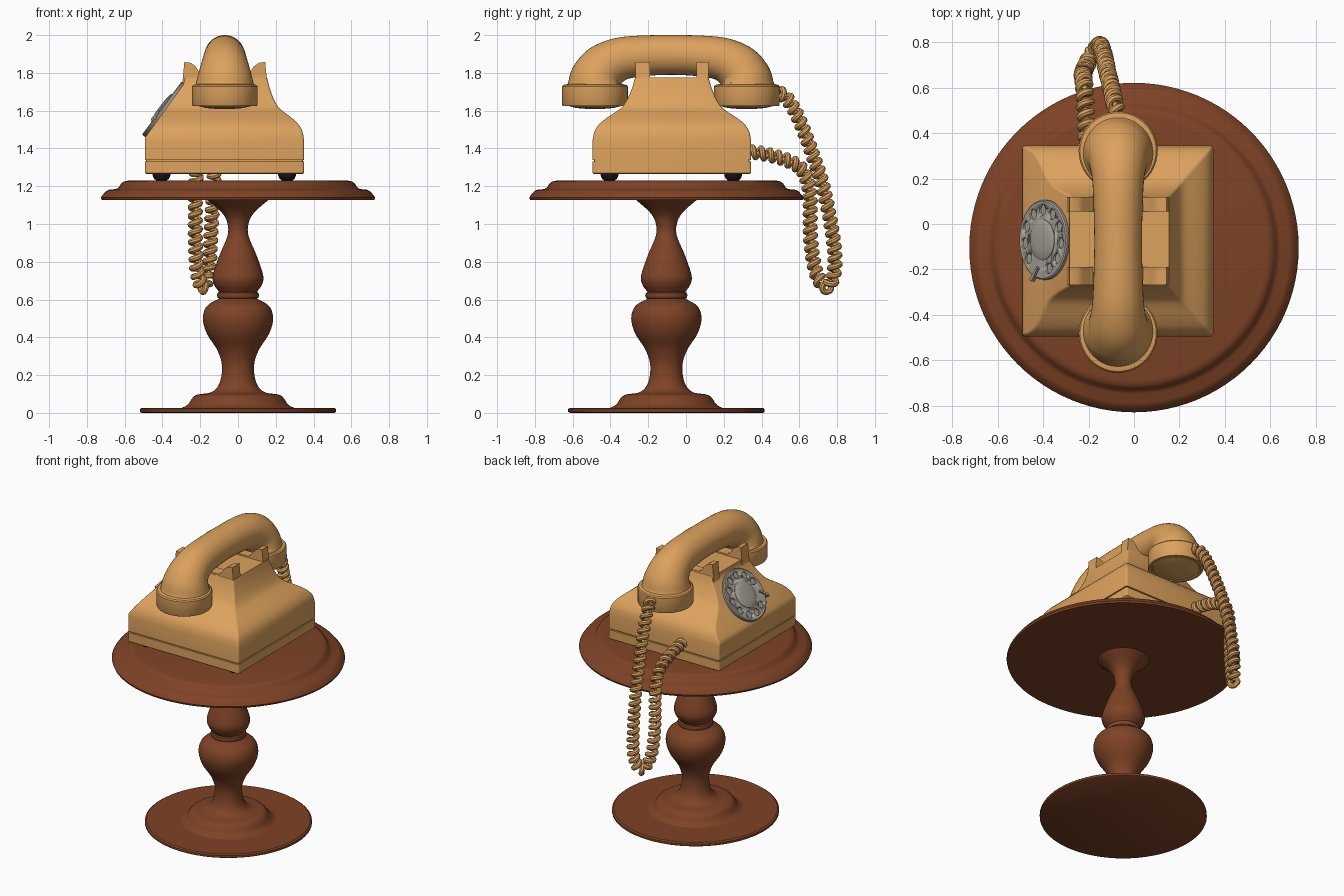
import bpy, bmesh
from math import sin, cos, pi, tau, radians
from mathutils import Vector

if "Cube" in bpy.data.objects:
    bpy.data.objects.remove(bpy.data.objects["Cube"])


def material(name, rgb):
    m = bpy.data.materials.new(name)
    m.use_nodes = True
    m.diffuse_color = (*rgb, 1)
    m.node_tree.nodes["Principled BSDF"].inputs["Base Color"].default_value = (*rgb, 1)
    return m


TAN = material("tan_shell", (0.72, 0.36, 0.11))
WOOD = material("brown_wood", (0.21, 0.056, 0.019))
GREY = material("grey_metal", (0.40, 0.365, 0.32))
DARK = material("dark_rubber", (0.015, 0.005, 0.018))


def finish(name, bm, mat, loc=(0, 0, 0), tilt=0):
    bmesh.ops.recalc_face_normals(bm, faces=bm.faces)
    me = bpy.data.meshes.new(name)
    bm.to_mesh(me)
    bm.free()
    ob = bpy.data.objects.new(name, me)
    bpy.context.collection.objects.link(ob)
    ob.location, ob.rotation_euler.y = loc, tilt
    me.materials.append(mat)
    bpy.ops.object.select_all(action='DESELECT')
    ob.select_set(True)
    bpy.context.view_layer.objects.active = ob
    bpy.ops.object.shade_smooth_by_angle(angle=radians(35))
    return ob


def loft(name, rings, mat, loc=(0, 0, 0), tilt=0):
    """Skin a list of equal-length closed rings and cap both ends."""
    bm = bmesh.new()
    loops = [[bm.verts.new(p) for p in ring] for ring in rings]
    n = len(loops[0])
    for a, b in zip(loops, loops[1:]):
        for i in range(n):
            j = (i + 1) % n
            bm.faces.new((a[i], a[j], b[j], b[i]))
    bm.faces.new(loops[0])
    bm.faces.new(loops[-1])
    return finish(name, bm, mat, loc, tilt)


def lathe(name, profile, mat, loc=(0, 0, 0), tilt=0, n=64):
    rings = [[(r * cos(tau * i / n), r * sin(tau * i / n), z) for i in range(n)]
             for r, z in profile]
    return loft(name, rings, mat, loc, tilt)


def smooth(points, steps):
    """Rounded curve through points of any dimension."""
    pts = [Vector(p) for p in points]
    pts = [2 * pts[0] - pts[1]] + pts + [2 * pts[-1] - pts[-2]]
    out = []
    for a, b, c, d in zip(pts, pts[1:], pts[2:], pts[3:]):
        for k in range(steps):
            t = k / steps
            out.append(0.5 * (2 * b + (c - a) * t + (2 * a - 5 * b + 4 * c - d) * t ** 2
                              + (3 * b - a - 3 * c + d) * t ** 3))
    return out + [pts[-2]]


def frames(path):
    """Carry a pair of cross axes along a path without twisting."""
    u, out = Vector((1, 0, 0)), []
    for i, p in enumerate(path):
        t = (path[min(i + 1, len(path) - 1)] - path[max(i - 1, 0)]).normalized()
        u = (u - t * u.dot(t)).normalized()
        out.append((p, u, t.cross(u)))
    return out


def tube(name, path, radii, mat, n):
    rings = [[p + r * (u * cos(tau * i / n) + v * sin(tau * i / n)) for i in range(n)]
             for (p, u, v), r in zip(frames(path), radii)]
    return loft(name, rings, mat)


# Pedestal table
TY = -0.104
lathe("table_foot", [(0.51, 0), (0.52, 0.006), (0.52, 0.02), (0.51, 0.027)], WOOD, (0, TY, 0))
lower = smooth([(0.30, 0.025), (0.265, 0.045), (0.225, 0.093), (0.14, 0.11), (0.097, 0.16),
                (0.085, 0.25), (0.11, 0.333), (0.165, 0.42), (0.186, 0.5), (0.165, 0.565),
                (0.10, 0.605)], 5)
upper = smooth([(0.10, 0.64), (0.127, 0.68), (0.133, 0.73), (0.098, 0.835), (0.055, 0.94),
                (0.058, 1.01), (0.09, 1.065), (0.17, 1.135)], 5)
collar = [(0.108, 0.609), (0.112, 0.622), (0.108, 0.635)]
lathe("table_column", lower + collar + upper, WOOD, (0, TY, 0))
lathe("table_top", [(0.722, 1.128), (0.726, 1.14), (0.718, 1.152), (0.70, 1.173), (0.685, 1.181),
                    (0.645, 1.185), (0.63, 1.195), (0.62, 1.213), (0.605, 1.225),
                    (0.585, 1.229)], WOOD, (0, TY, 0), n=96)

# Telephone body: rounded rectangles stacked by height, left side sloped for the dial


def rounded_rect(x0, x1, y0, y1, z, r=0.012, steps=4):
    ring = []
    corners = [(x1 - r, y1 - r), (x0 + r, y1 - r), (x0 + r, y0 + r), (x1 - r, y0 + r)]
    for q, (cx, cy) in enumerate(corners):
        for k in range(steps):
            a = pi / 2 * (q + k / (steps - 1))
            ring.append((cx + r * cos(a), cy + r * sin(a), z))
    return ring


def body_ring(z, d):
    x0 = min(-0.285, max(-0.493 + d * (z < 1.4), -0.49 + (z - 1.46) * 0.72))
    return rounded_rect(x0, 0.35 - d, -0.495 + 1.15 * d, 0.345 - 1.15 * d, z)


shoulder = smooth([(1.44, 0), (1.49, 0.009), (1.53, 0.032), (1.565, 0.07), (1.595, 0.11),
                   (1.62, 0.137), (1.66, 0.16), (1.72, 0.182), (1.775, 0.196)], 3)
levels = [(1.265, 0.006), (1.271, 0), (1.331, 0), (1.332, 0.007), (1.338, 0.007), (1.339, 0)]
loft("telephone_body", [body_ring(z, d) for z, d in levels + shoulder], TAN)

# Rubber feet
for x in (-0.405, 0.26):
    for y in (-0.405, 0.25):
        lathe("rubber_foot", [(0.025, 1.228), (0.04, 1.24), (0.047, 1.258), (0.047, 1.268)],
              DARK, (x, y, 0), n=24)

# Cradle saddles with upturned ends
CX = -0.07
half = [(0.225, 1.74), (0.214, 1.858), (0.18, 1.853), (0.155, 1.835), (0.135, 1.805), (0.11, 1.785)]
outline = [(CX + x, z) for x, z in half] + [(CX - x, z) for x, z in reversed(half)]
for name, y0, y1 in (("front_cradle", -0.268, -0.19), ("back_cradle", 0.055, 0.118)):
    loft(name, [[(x, y, z) for x, z in outline] for y in (y0, y1)], TAN)

# Handset: handle flaring into a cup at each end
HY = -0.08
arm = [(0.392, 1.725, 0.157), (0.385, 1.775, 0.145), (0.35, 1.83, 0.128), (0.27, 1.873, 0.114),
       (0.15, 1.89, 0.108), (0, 1.895, 0.105)]
stations = [(-y, z, r) for y, z, r in arm] + [(y, z, r) for y, z, r in reversed(arm[:-1])]
curve = smooth(stations, 6)
tube("handset_handle", [Vector((CX, HY + c[0], c[1])) for c in curve], [c[2] for c in curve],
     TAN, 40)
for name, side in (("mouthpiece", -1), ("earpiece", 1)):
    lathe(name, [(0.04, 1.609), (0.10, 1.614), (0.145, 1.626), (0.15, 1.632), (0.155, 1.625),
                 (0.17, 1.625), (0.174, 1.632), (0.174, 1.728), (0.168, 1.736), (0.15, 1.74)],
          TAN, (CX, HY + side * 0.402, 0), n=48)

# Coiled cord hanging behind the table
route = smooth([(-0.07, 0.47, 1.70), (-0.085, 0.53, 1.67), (-0.10, 0.60, 1.55),
                (-0.12, 0.68, 1.34), (-0.13, 0.73, 1.18), (-0.145, 0.78, 0.92),
                (-0.155, 0.785, 0.75), (-0.185, 0.745, 0.665), (-0.215, 0.69, 0.74),
                (-0.225, 0.66, 0.92), (-0.225, 0.655, 1.16), (-0.22, 0.62, 1.28),
                (-0.215, 0.54, 1.335), (-0.21, 0.42, 1.37), (-0.21, 0.32, 1.385)], 60)
lengths = [0]
for a, b in zip(route, route[1:]):
    lengths.append(lengths[-1] + (b - a).length)
coil = [p + 0.025 * (u * cos(s * tau / 0.046) + v * sin(s * tau / 0.046))
        for (p, u, v), s in zip(frames(route), lengths)]
tube("coiled_cord", coil, [0.0165] * len(coil), TAN, 8)

# Rotary dial with finger holes
SPOT, TILT = (-0.388, -0.07, 1.603), -0.93
dial = lathe("dial_plate", [(0.17, -0.01), (0.176, 0), (0.176, 0.014), (0.17, 0.019)],
             GREY, SPOT, TILT, 48)
cut = bmesh.new()
for k in range(10):
    a = radians(-70 + k * 32)
    hole = bmesh.ops.create_cone(cut, cap_ends=True, segments=20, radius1=0.024, radius2=0.024,
                                 depth=0.03)
    bmesh.ops.translate(cut, verts=hole["verts"], vec=(0.133 * cos(a), 0.133 * sin(a), 0.024))
cutter = finish("dial_hole_cutter", cut, GREY, SPOT, TILT)
cutter.hide_render = True
mod = dial.modifiers.new("finger_holes", 'BOOLEAN')
mod.operation, mod.solver, mod.object = 'DIFFERENCE', 'EXACT', cutter
bpy.context.view_layer.objects.active = dial
bpy.ops.object.modifier_apply(modifier=mod.name)
bpy.data.objects.remove(cutter)
lathe("dial_centre", [(0.09, 0.01), (0.09, 0.022), (0.082, 0.027), (0.05, 0.031), (0.01, 0.032)],
      GREY, SPOT, TILT, 40)
stop = [(-0.085, -0.175), (-0.03, -0.118), (-0.022, -0.126), (-0.07, -0.183)]
loft("finger_stop", [[(x, y, z) for x, y in stop] for z in (0.01, 0.03)], GREY, SPOT, TILT)
